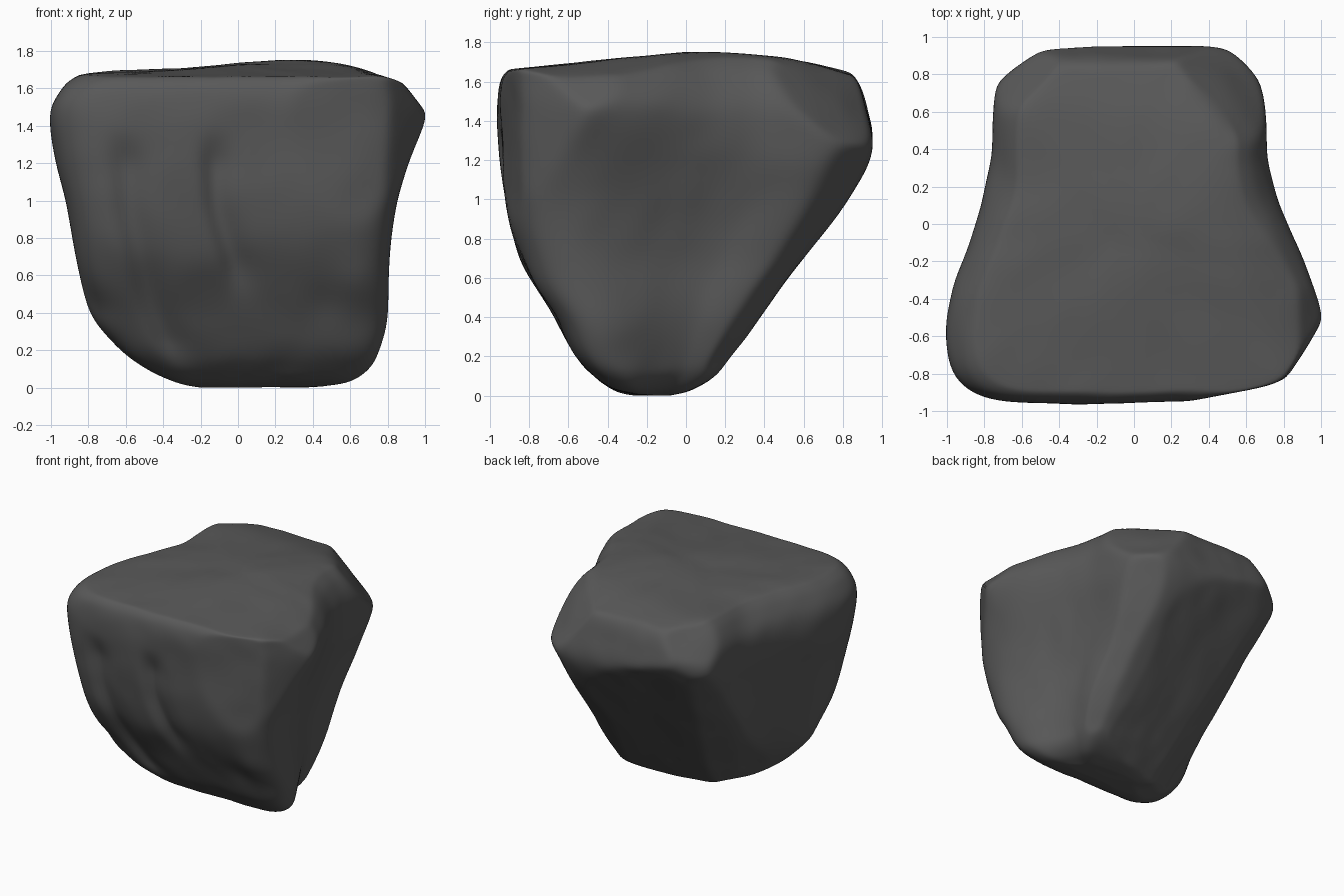
import bpy, bmesh
from math import cos, sin, pi, exp
from mathutils import Vector, noise

cube = bpy.data.objects.get("Cube")
if cube:
    bpy.data.objects.remove(cube)

SIDES, STEPS, CAP_RINGS, POWER = 240, 8, 16, 7

# Cross-sections: z, front left x, front right x, back left x, back right x, front y, back y
LEVELS = [
    (0.00, -0.20, 0.44, -0.12, 0.36, -0.26, -0.08),
    (0.03, -0.34, 0.59, -0.25, 0.46, -0.37, 0.04),
    (0.10, -0.50, 0.70, -0.42, 0.54, -0.47, 0.16),
    (0.20, -0.63, 0.76, -0.50, 0.58, -0.56, 0.24),
    (0.40, -0.79, 0.81, -0.58, 0.61, -0.67, 0.38),
    (0.70, -0.87, 0.81, -0.65, 0.62, -0.84, 0.60),
    (1.00, -0.93, 0.86, -0.70, 0.65, -0.92, 0.83),
    (1.25, -0.99, 0.94, -0.75, 0.70, -0.95, 0.95),
    (1.47, -1.01, 1.03, -0.76, 0.71, -0.96, 0.92),
    (1.61, -0.94, 0.95, -0.69, 0.64, -0.94, 0.87),
    (1.68, -0.85, 0.84, -0.62, 0.55, -0.88, 0.78),
]

# Flat chipped faces: outward normal and a point on the plane
CHIPS = [(Vector(n).normalized(), Vector(p)) for n, p in [
    ((0.83, -0.55, 0.0), (0.80, -0.82, 1.5)),   # front right corner
    ((0.25, -1.0, 0.0), (0.60, -0.88, 1.5)),    # right part of the front
    ((-0.62, 0.78, 0.0), (-0.64, 0.82, 1.3)),   # back left corner
    ((-0.25, 1.0, -0.76), (0.35, 0.90, 1.08)),  # back underside
    ((-1.0, 1.0, -1.0), (-0.68, 0.68, 1.2)),    # back left underside
    ((-1.0, 1.0, 0.93), (-0.73, 0.73, 1.42)),   # back left of the top
    ((1.0, 1.0, 1.05), (0.47, 0.94, 1.32)),     # back right of the top
    ((1.0, 1.0, -0.7), (0.42, 0.42, 0.40)),     # back right underside
    ((0.80, 0.0, 0.60), (0.92, 0.0, 1.58)),     # right top edge
    ((0.30, 0.0, 1.0), (0.85, 0.0, 1.64)),      # right slope of the top
    ((0.0, 0.25, 1.0), (0.0, 0.80, 1.65)),      # back slope of the top
    ((0.0, -0.1, 1.0), (0.0, -0.85, 1.665)),    # front slope of the top
]]

# Front grooves: path of (x, z) points, depth, width
GROOVES = [
    ([(-0.63, 1.36), (-0.60, 0.95), (-0.50, 0.50), (-0.32, 0.10)], 0.055, 0.035),
    ([(-0.15, 1.36), (-0.12, 0.95), (0.00, 0.50)], 0.06, 0.035),
]

# Soft swellings and hollows: centre, radius, push along y
DENTS = [
    (Vector((0.64, -0.74, 0.56)), 0.10, -0.03),
    (Vector((0.50, -0.70, 0.46)), 0.10, 0.02),
    (Vector((-0.76, -0.60, 0.45)), 0.08, 0.04),
    (Vector((0.15, -0.90, 1.32)), 0.22, 0.015),
]


def spline(rows, i, t):
    """Interpolate smoothly between rows i and i + 1."""
    a, b, c, d = (rows[min(max(k, 0), len(rows) - 1)] for k in range(i - 1, i + 3))
    return [q + 0.5 * t * (r - p + t * (2 * p - 5 * q + 4 * r - s + t * (3 * (q - r) + s - p)))
            for p, q, r, s in zip(a, b, c, d)]


def outline_point(level, k):
    """Point on a rounded section that narrows from front to back."""
    z, fl, fr, bl, br, yf, yb = level
    a = 2 * pi * k / SIDES
    c, s = cos(a), sin(a)
    r = (abs(c) ** POWER + abs(s) ** POWER) ** (-1 / POWER)
    u, v = c * r, s * r
    t = min(max((v + 0.65) / 1.1, 0), 1)
    t = t * t * (3 - 2 * t)
    left, right = fl + (bl - fl) * t, fr + (br - fr) * t
    return Vector((left + (right - left) * (u + 1) / 2, yf + (yb - yf) * (v + 1) / 2, z))


def groove_push(p):
    push = 0
    for path, depth, width in GROOVES:
        for (x1, z1), (x2, z2) in zip(path, path[1:]):
            if z2 < p.z <= z1:
                d = p.x - (x1 + (x2 - x1) * (z1 - p.z) / (z1 - z2))
                # Steep on the left, fading gently to the right
                w = width if d < 0 else width * 3
                ends = min(1, (path[0][1] - p.z) / 0.15, (p.z - path[-1][1]) / 0.15)
                push += depth * max(ends, 0) * exp(-(d / w) ** 2)
    return push


def weather(p):
    """Chip, groove and roughen one point of the stone."""
    p = p.copy()
    if p.z > 1.5:
        crown = exp(-((p.x - 0.4) / 0.55) ** 2 - ((p.y - 0.1) / 0.55) ** 2)
        p.z += (p.z - 1.5) / 0.2 * 0.055 * crown
    for normal, point in CHIPS:
        over = (p - point).dot(normal)
        if over > 0:
            p -= normal * over * 0.9
    if p.y < -0.25:
        p.y += groove_push(p)
    for centre, radius, push in DENTS:
        p.y += push * exp(-((p - centre).length / radius) ** 2)
    p += noise.noise_vector(p * 2.6) * 0.012 + noise.noise_vector(p * 6) * 0.006
    p.z = max(p.z, 0)
    return p


def cap(ring, rise):
    """Rings shrinking from an end section towards its middle."""
    middle = sum(ring, Vector()) / len(ring)
    rings = []
    for n in range(1, CAP_RINGS):
        f = n / CAP_RINGS
        lift = Vector((0, 0, rise * (1 - (1 - f) ** 3)))
        rings.append([p.lerp(middle, f) + lift for p in ring])
    return rings


# Stone: sections lofted upward, closed with shrinking rings at both ends
sections = [spline(LEVELS, i, j / STEPS) for i in range(len(LEVELS) - 1) for j in range(STEPS)]
sections.append(LEVELS[-1])
body = [[outline_point(s, k) for k in range(SIDES)] for s in sections]
loops = cap(body[0], 0.0)[::-1] + body + cap(body[-1], 0.02)

bm = bmesh.new()
grid = [[bm.verts.new(weather(p)) for p in loop] for loop in loops]
for low, high in zip(grid, grid[1:]):
    for k in range(SIDES):
        n = (k + 1) % SIDES
        bm.faces.new((low[k], low[n], high[n], high[k]))
bm.faces.new(grid[0][::-1])
bm.faces.new(grid[-1])
for _ in range(6):
    bmesh.ops.smooth_vert(bm, verts=bm.verts, factor=0.5,
                          use_axis_x=True, use_axis_y=True, use_axis_z=True)
mesh = bpy.data.meshes.new("boulder")
bm.to_mesh(mesh)
bm.free()
boulder = bpy.data.objects.new("boulder", mesh)
bpy.context.collection.objects.link(boulder)

# Dark grey stone
colour = (0.1, 0.1, 0.1, 1)
stone = bpy.data.materials.new("dark grey stone")
stone.use_nodes = True
stone.diffuse_color = colour
stone.node_tree.nodes["Principled BSDF"].inputs["Base Color"].default_value = colour
mesh.materials.append(stone)

for o in bpy.context.selected_objects:
    o.select_set(False)
boulder.select_set(True)
bpy.context.view_layer.objects.active = boulder
bpy.ops.object.shade_smooth_by_angle(angle=0.9)
